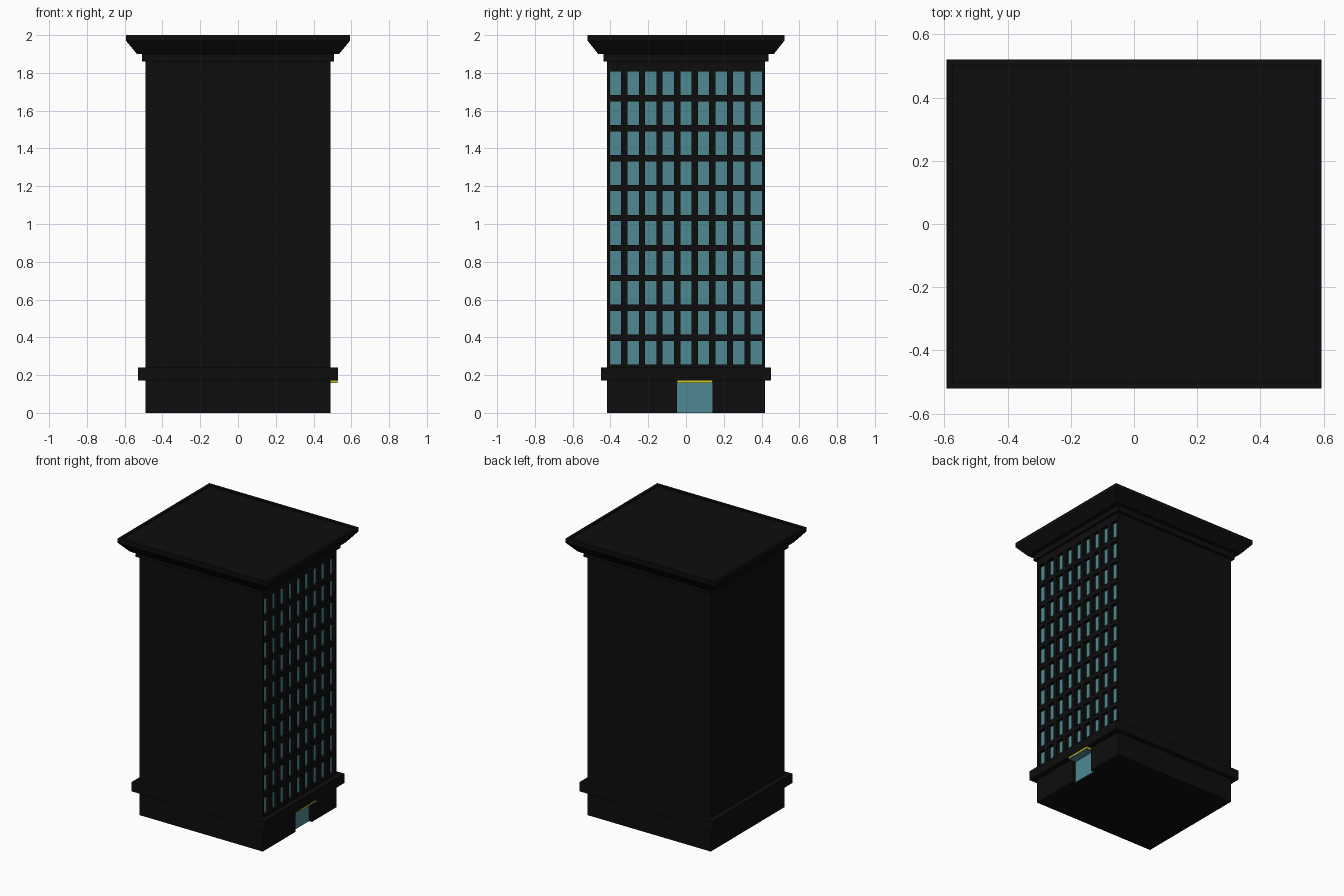
import bpy, bmesh

if "Cube" in bpy.data.objects:
    bpy.data.objects.remove(bpy.data.objects["Cube"])


def material(name, rgb):
    m = bpy.data.materials.new(name)
    m.diffuse_color = (*rgb, 1)
    m.use_nodes = True
    m.node_tree.nodes["Principled BSDF"].inputs["Base Color"].default_value = m.diffuse_color
    return m


WALL = material("dark_wall", (0.004, 0.004, 0.004))
GLASS = material("teal_glass", (0.08, 0.25, 0.29))
YELLOW = material("yellow_trim", (0.65, 0.6, 0.02))


def finish(name, bm, mat):
    bmesh.ops.recalc_face_normals(bm, faces=bm.faces)
    me = bpy.data.meshes.new(name)
    bm.to_mesh(me)
    bm.free()
    me.materials.append(mat)
    ob = bpy.data.objects.new(name, me)
    bpy.context.collection.objects.link(ob)
    return ob


def boxes(name, spans, mat):
    """One object from boxes given as (x0, x1, y0, y1, z0, z1)."""
    bm = bmesh.new()
    for x0, x1, y0, y1, z0, z1 in spans:
        for v in bmesh.ops.create_cube(bm, size=1)["verts"]:
            v.co = (x1 if v.co.x > 0 else x0,
                    y1 if v.co.y > 0 else y0,
                    z1 if v.co.z > 0 else z0)
    return finish(name, bm, mat)


def stack(name, rings, mat):
    """Skin rectangular rings given as (half x, half y, z)."""
    bm = bmesh.new()
    loops = [[bm.verts.new((sx * hx, sy * hy, z))
              for sx, sy in ((-1, -1), (1, -1), (1, 1), (-1, 1))]
             for hx, hy, z in rings]
    for a, b in zip(loops, loops[1:]):
        for i in range(4):
            j = (i + 1) % 4
            bm.faces.new((a[i], a[j], b[j], b[i]))
    bm.faces.new(loops[0][::-1])
    bm.faces.new(loops[-1])
    return finish(name, bm, mat)


HX, HY, DEPTH = 0.49, 0.418, 0.025
BACK = HX - DEPTH

# Window grid and doorway on the right side
openings = [(-0.373 + 0.0932 * c, 0.318 + 0.1586 * r)
            for c in range(9) for r in range(10)]
windows = [(y - 0.03, y + 0.03, z - 0.0625, z + 0.0625) for y, z in openings]
door = (-0.048, 0.14, 0.0, 0.16)

# Tower body with recessed openings
body = boxes("tower_body", [(-HX, HX, -HY, HY, 0, 1.87)], WALL)
cutter = boxes("opening_cutter",
               [(BACK, HX + 0.1, *w) for w in windows]
               + [(BACK, HX + 0.1, door[0], door[1], -0.05, door[3])], WALL)
cutter.hide_render = True
mod = body.modifiers.new("openings", "BOOLEAN")
mod.operation = "DIFFERENCE"
mod.solver = "EXACT"
mod.object = cutter
bpy.context.view_layer.objects.active = body
bpy.ops.object.modifier_apply(modifier=mod.name)
bpy.data.objects.remove(cutter)

# Glass panes at the back of the recesses
boxes("window_panes", [(BACK - 0.005, BACK + 0.002, *w) for w in windows], GLASS)
boxes("door_pane", [(BACK - 0.005, BACK + 0.002, *door)], GLASS)

# Canopy over the door, with a glass underside
boxes("door_canopy", [(BACK, 0.527, door[0], door[1], 0.16, 0.172)], YELLOW)
boxes("canopy_soffit", [(BACK, 0.526, door[0], door[1], 0.157, 0.16)], GLASS)

# Belt course above the ground floor
boxes("belt_course", [(-0.53, 0.53, -0.45, 0.45, 0.172, 0.24)], WALL)

# Flared cornice with a shallow sunken roof
stack("cornice", [(0.507, 0.438, 1.86), (0.507, 0.438, 1.90),
                  (0.535, 0.465, 1.90), (0.593, 0.521, 1.97),
                  (0.593, 0.521, 2.0), (0.573, 0.501, 2.0),
                  (0.573, 0.501, 1.99)], WALL)
